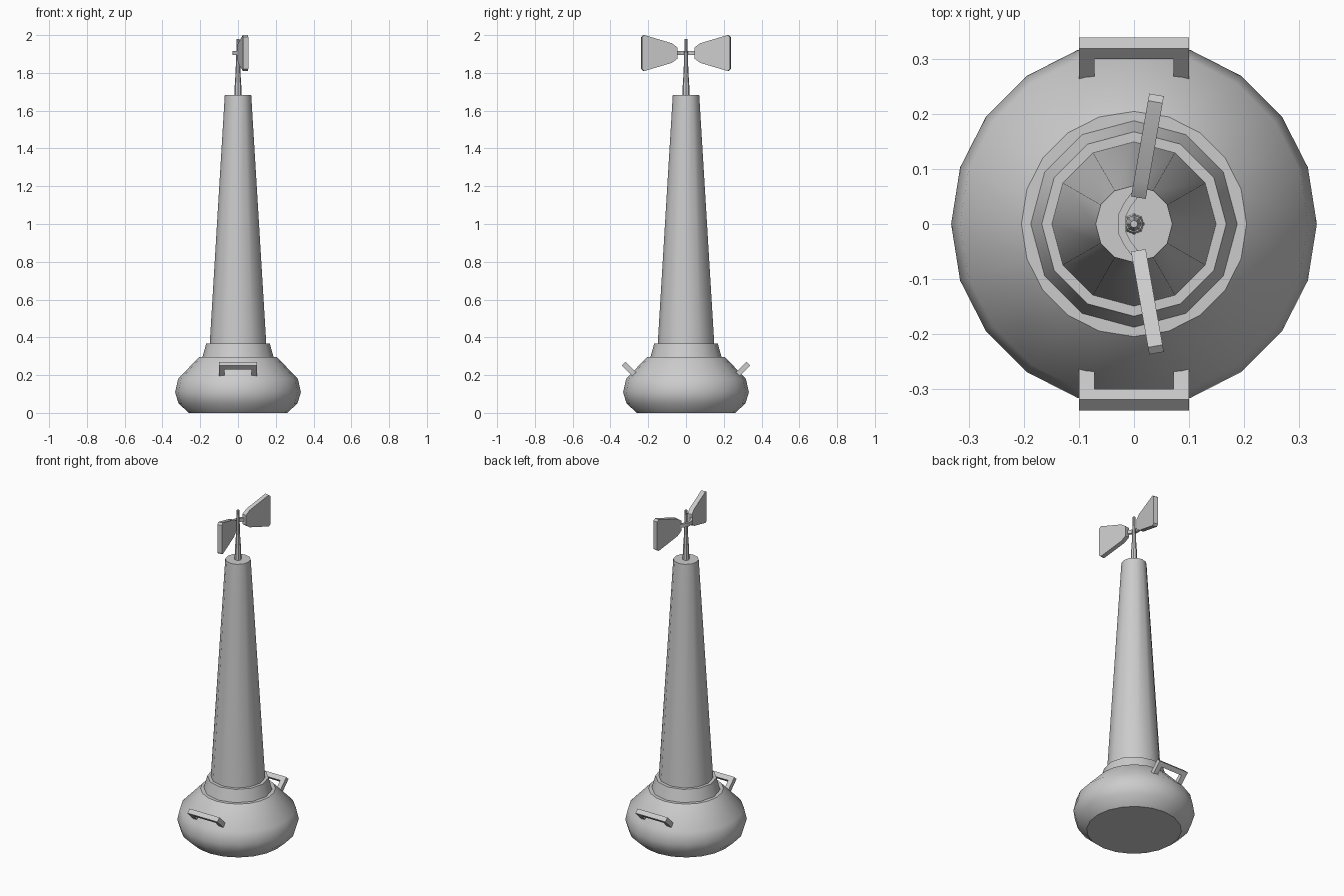
import bpy, bmesh, math
from mathutils import Vector

cube = bpy.data.objects.get("Cube")
if cube:
    bpy.data.objects.remove(cube, do_unlink=True)

GREY = (0.6, 0.6, 0.6, 1.0)
grey = bpy.data.materials.new("plain grey")
grey.use_nodes = True
grey.diffuse_color = GREY
grey.node_tree.nodes["Principled BSDF"].inputs["Base Color"].default_value = GREY


def finish(name, bm, smooth_angle=40):
    """Turn a bmesh into a named, shaded object."""
    bmesh.ops.recalc_face_normals(bm, faces=bm.faces)
    mesh = bpy.data.meshes.new(name)
    bm.to_mesh(mesh)
    bm.free()
    mesh.materials.append(grey)
    obj = bpy.data.objects.new(name, mesh)
    bpy.context.collection.objects.link(obj)
    bpy.ops.object.select_all(action='DESELECT')
    obj.select_set(True)
    bpy.context.view_layer.objects.active = obj
    bpy.ops.object.shade_smooth_by_angle(angle=math.radians(smooth_angle))
    return obj


def lathe(name, profile, sides):
    """Capped turned shape from (radius, height) pairs."""
    bm = bmesh.new()
    rings = []
    for r, z in profile:
        angles = [math.tau * i / sides for i in range(sides)]
        rings.append([bm.verts.new((r * math.cos(a), r * math.sin(a), z)) for a in angles])
    for low, high in zip(rings, rings[1:]):
        for i in range(sides):
            j = (i + 1) % sides
            bm.faces.new((low[i], low[j], high[j], high[i]))
    bm.faces.new(rings[0])
    bm.faces.new(rings[-1])
    return finish(name, bm)


def sweep(name, path, width, height, up):
    """Rectangular bar mitred along an open flat path; up is the path plane's normal."""
    bm = bmesh.new()
    path = [Vector(p) for p in path]
    up = Vector(up).normalized()
    rings = []
    for i, p in enumerate(path):
        before = (p - path[max(i - 1, 0)]).normalized()
        after = (path[min(i + 1, len(path) - 1)] - p).normalized()
        side = (before + after).normalized().cross(up)
        miter = side / side.dot((after if after.length else before).cross(up))
        s, u = miter * width / 2, up * height / 2
        rings.append([bm.verts.new(p + q) for q in (s + u, u - s, -s - u, s - u)])
    for a, b in zip(rings, rings[1:]):
        for i in range(4):
            j = (i + 1) % 4
            bm.faces.new((a[i], a[j], b[j], b[i]))
    bm.faces.new(rings[0])
    bm.faces.new(rings[-1])
    return finish(name, bm)


# Float body, collar, tapered tower and stepped mast
lathe("float_body", [(0.26, 0), (0.315, 0.05), (0.333, 0.11), (0.317, 0.18), (0.205, 0.297)], 20)
lathe("collar", [(0.19, 0.29), (0.168, 0.368)], 12)
lathe("tower", [(0.15, 0.36), (0.07, 1.683)], 12)
lathe("mast_base", [(0.019, 1.68), (0.016, 1.775)], 8)
lathe("mast_tip", [(0.014, 1.77), (0.007, 1.98)], 8)

# Lifting handles, sloping outward at the front and back
for label, d in (("front", -1), ("back", 1)):
    x, root, top = 0.086, (d * 0.262, 0.192), (d * 0.32, 0.25)
    path = [(-x, *root), (-x, *top), (x, *top), (x, *root)]
    sweep(label + "_handle", path, 0.028, 0.028, (0, -d, 1))

# Bent strap holding the vanes on the mast
strap = [(0.008, 0.062), (-0.012, 0.035), (-0.022, 0.015)]
strap += [(x, -y) for x, y in reversed(strap)]
sweep("vane_strap", [(x, y, 1.905) for x, y in strap], 0.014, 0.022, (0, 0, 1))

# Angled vanes: half outline of (distance along vane, half height), corners clipped
half = [(0, 0.03), (0.03, 0.052), (0.177, 0.095), (0.19, 0.085)]
outline = half + [(s, -h) for s, h in reversed(half)]
for label, d in (("right", -1), ("left", 1)):
    along = Vector((0.033, d * 0.187, 0)).normalized()
    across = along.cross((0, 0, 1)) * 0.0135
    bm = bmesh.new()
    sheets = []
    for k in (-1, 1):
        base = Vector((0.008, d * 0.048, 1.905)) + across * k
        sheets.append([bm.verts.new(base + along * s + Vector((0, 0, h))) for s, h in outline])
        bm.faces.new(sheets[-1])
    for i in range(len(outline)):
        j = (i + 1) % len(outline)
        bm.faces.new((sheets[0][i], sheets[0][j], sheets[1][j], sheets[1][i]))
    finish("back_vane" if d > 0 else "front_vane", bm, 20)
